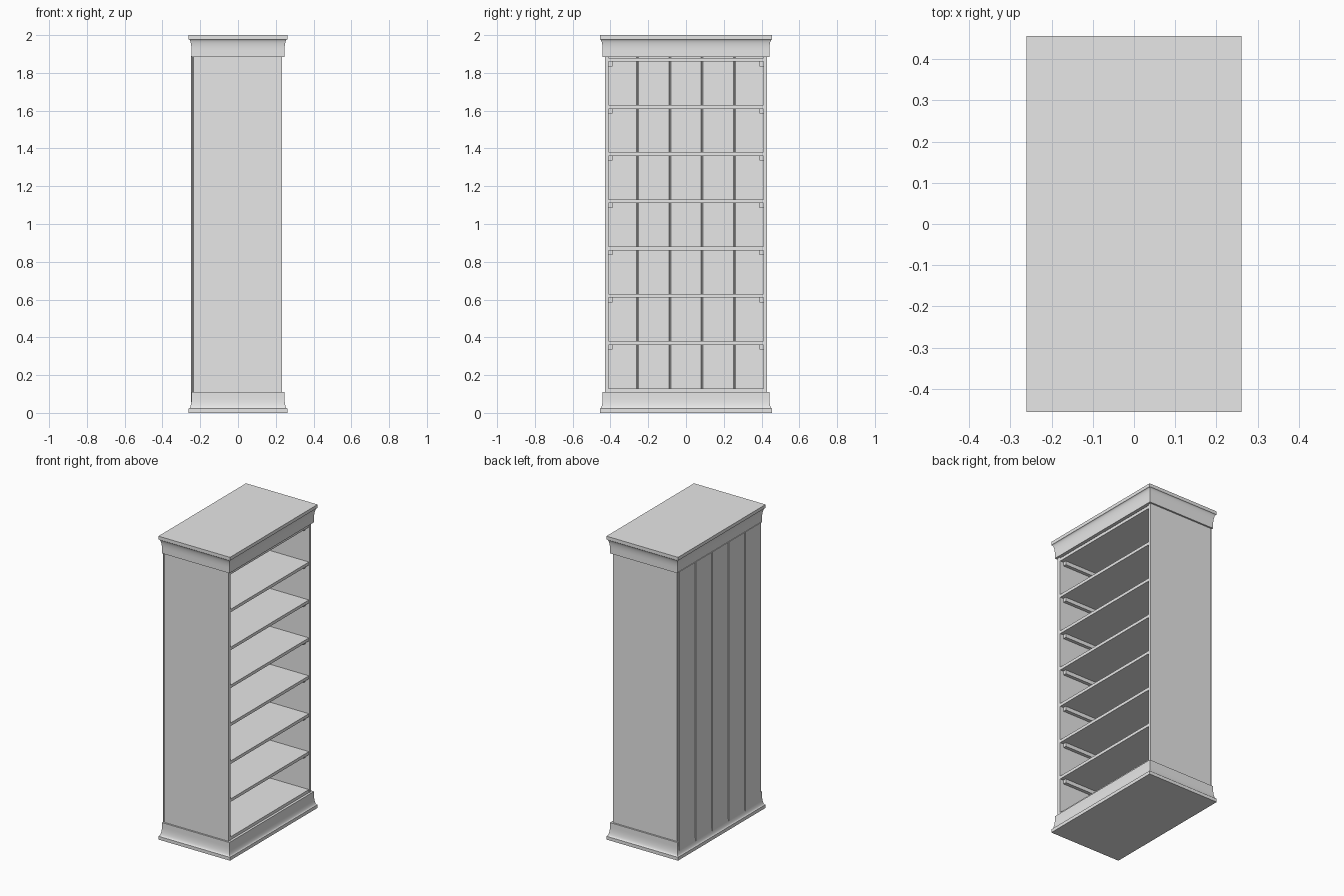
import bpy
import bmesh
import math

cube = bpy.data.objects.get("Cube")
if cube:
    bpy.data.objects.remove(cube, do_unlink=True)

# One plain grey for the whole cabinet
grey = bpy.data.materials.new("plain grey")
grey.use_nodes = True
colour = (0.8, 0.8, 0.8, 1)
grey.diffuse_color = colour
grey.node_tree.nodes["Principled BSDF"].inputs["Base Color"].default_value = colour


def add_object(name, bm):
    bmesh.ops.recalc_face_normals(bm, faces=bm.faces)
    mesh = bpy.data.meshes.new(name)
    bm.to_mesh(mesh)
    bm.free()
    mesh.materials.append(grey)
    obj = bpy.data.objects.new(name, mesh)
    bpy.context.collection.objects.link(obj)
    return obj


def box(name, x, y, z, bevel=0):
    """Box from three (low, high) ranges; bevel softens its upright edges."""
    bm = bmesh.new()
    bmesh.ops.create_cube(bm, size=1)
    for v in bm.verts:
        v.co = [low + (c + 0.5) * (high - low)
                for c, (low, high) in zip(v.co, (x, y, z))]
    if bevel:
        upright = [e for e in bm.edges
                   if abs(e.verts[0].co.z - e.verts[1].co.z) > 0.5]
        bmesh.ops.bevel(bm, geom=upright, offset=bevel, segments=1, affect='EDGES')
    return add_object(name, bm)


def moulding(name, profile):
    """Solid rectangular block whose rim follows (outset, height) points."""
    bm = bmesh.new()
    rings = []
    for out, z in profile:
        hx, hy = INNER_X + out, INNER_Y + out
        rings.append([bm.verts.new((sx * hx, sy * hy, z))
                      for sx, sy in ((-1, -1), (1, -1), (1, 1), (-1, 1))])
    for a, b in zip(rings, rings[1:]):
        for i in range(4):
            j = (i + 1) % 4
            bm.faces.new((a[i], a[j], b[j], b[i]))
    bm.faces.new(rings[0])
    bm.faces.new(rings[-1])
    obj = add_object(name, bm)
    bpy.ops.object.select_all(action='DESELECT')
    obj.select_set(True)
    bpy.context.view_layer.objects.active = obj
    bpy.ops.object.shade_smooth_by_angle(angle=math.radians(30))


INNER_X, INNER_Y, LIP = 0.246, 0.441, 0.015
BACK, SEAM, FRONT = -0.25, -0.235, 0.233
SIDE_OUT, SIDE_IN = 0.43, 0.41
SHELF = 0.02
PITCH = 0.25

# Plinth and cornice share a concave cove profile
STEPS = 8
cove = [(LIP * (1 - math.sin(t * math.pi / 2 / STEPS)),
         0.06 * (1 - math.cos(t * math.pi / 2 / STEPS)))
        for t in range(STEPS + 1)]
moulding("plinth", [(LIP, 0)] + [(o, 0.022 + h) for o, h in cove] + [(0, 0.11)])
moulding("cornice", [(0, 1.885)] + [(o, 1.978 - h) for o, h in reversed(cove)]
         + [(LIP, 2)])

# Side panels
for side, s in (("left", 1), ("right", -1)):
    box(side + "_panel", (SEAM, FRONT),
        sorted((s * SIDE_IN, s * SIDE_OUT)), (0.1, 1.89))

# Back boards with bevelled joints
width = 2 * 0.428 / 5
for i in range(5):
    y = -0.428 + i * width
    box(f"back_board_{i + 1}", (BACK, SEAM), (y, y + width), (0.05, 1.89), 0.005)

# Shelves, each but the lowest carried on a pair of cleats
for i in range(8):
    top = 0.13 + i * PITCH
    under = top - SHELF
    box(f"shelf_{i + 1}", (SEAM, FRONT - 0.003), (-SIDE_IN, SIDE_IN), (under, top))
    if i:
        for side, s in (("left", 1), ("right", -1)):
            box(f"{side}_cleat_{i}", (SEAM, 0.205),
                sorted((s * SIDE_IN, s * (SIDE_IN - 0.022))), (under - 0.025, under))
